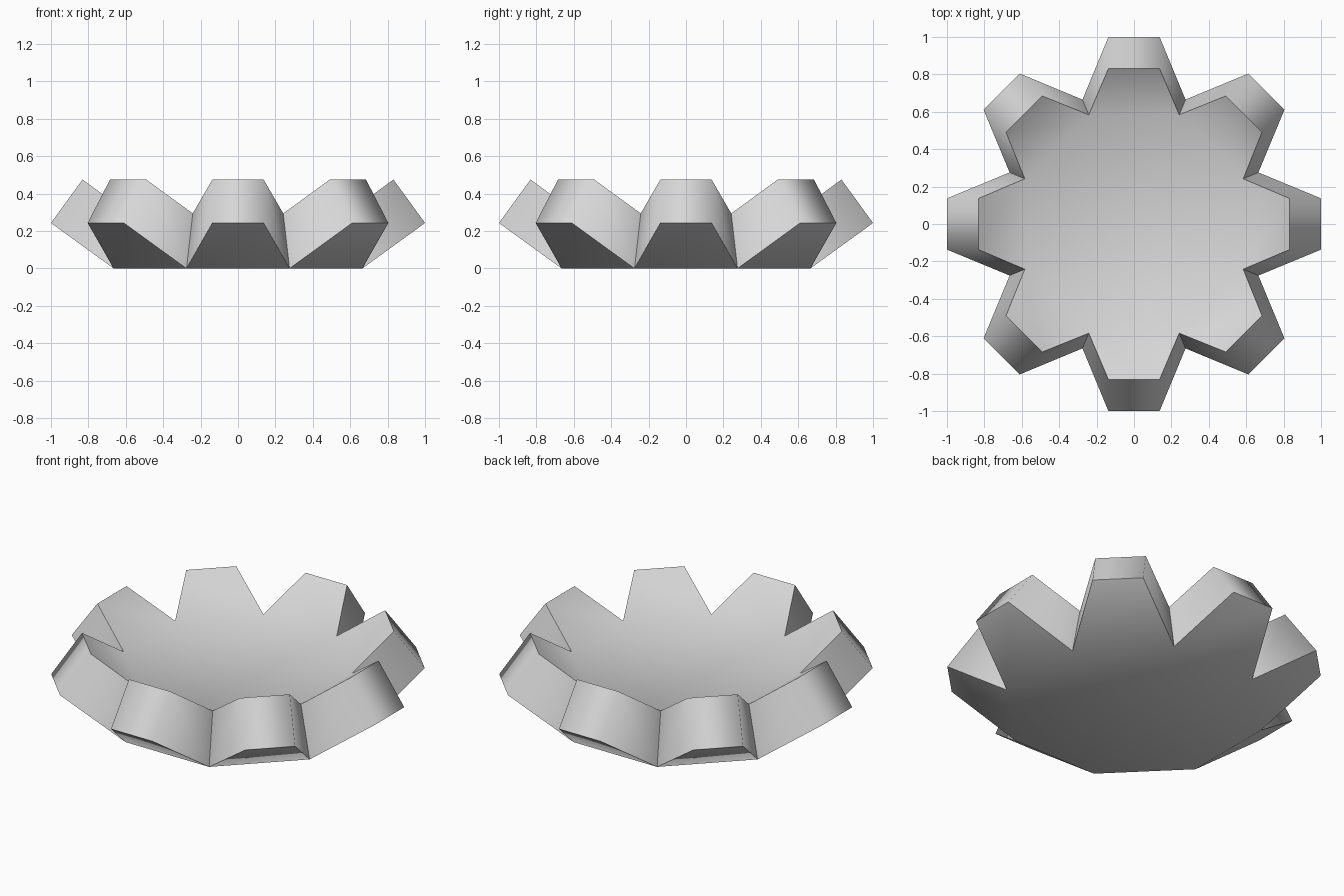
import bpy, bmesh, math
from mathutils import Matrix, Vector

if "Cube" in bpy.data.objects:
    bpy.data.objects.remove(bpy.data.objects["Cube"], do_unlink=True)

FLAPS = 8
STEP = 2 * math.pi / FLAPS
HALF_TIP = 0.137

grey = bpy.data.materials.new("plain grey")
grey.use_nodes = True
colour = (0.68, 0.68, 0.68, 1)
grey.diffuse_color = colour
grey.node_tree.nodes["Principled BSDF"].inputs["Base Color"].default_value = colour

bm = bmesh.new()


def skin(corner_radius, corner_z, tip_distance, tip_z):
    """One octagonal floor with a raised flap on every side; returns outline and corners."""
    corners, tips = [], []
    for i in range(FLAPS):
        turn = Matrix.Rotation(i * STEP, 3, 'Z')
        corner = Matrix.Rotation(-STEP / 2, 3, 'Z') @ Vector((0, -corner_radius, corner_z))
        corners.append(bm.verts.new(turn @ corner))
        tips.append([bm.verts.new(turn @ Vector((s * HALF_TIP, -tip_distance, tip_z)))
                     for s in (-1, 1)])
    bm.faces.new(corners)
    outline = []
    for i in range(FLAPS):
        bm.faces.new((corners[i], tips[i][0], tips[i][1], corners[(i + 1) % FLAPS]))
        outline += [corners[i], *tips[i]]
    return outline, corners


# Underside and inside of the dish
outer, outer_corners = skin(0.72, 0.0, 1.0, 0.243)
inner, inner_corners = skin(0.632, 0.294, 0.831, 0.475)

# Thick rim joining the two skins, each twisted side folded the same way
for i in range(len(outer)):
    quad = [outer[i - 1], outer[i], inner[i], inner[i - 1]]
    if outer[i] in outer_corners:
        quad = quad[1:] + quad[:1]
    bm.faces.new(quad)

bmesh.ops.recalc_face_normals(bm, faces=bm.faces[:])

# Smooth surfaces, crisp along the rim outlines and in the notches
for face in bm.faces:
    face.smooth = True
for ring in (outer, inner):
    for i in range(len(ring)):
        bm.edges.get((ring[i - 1], ring[i])).smooth = False
for a, b in zip(outer_corners, inner_corners):
    bm.edges.get((a, b)).smooth = False

mesh = bpy.data.meshes.new("flapped_dish")
bm.to_mesh(mesh)
bm.free()
mesh.materials.append(grey)
dish = bpy.data.objects.new("flapped_dish", mesh)
bpy.context.collection.objects.link(dish)
